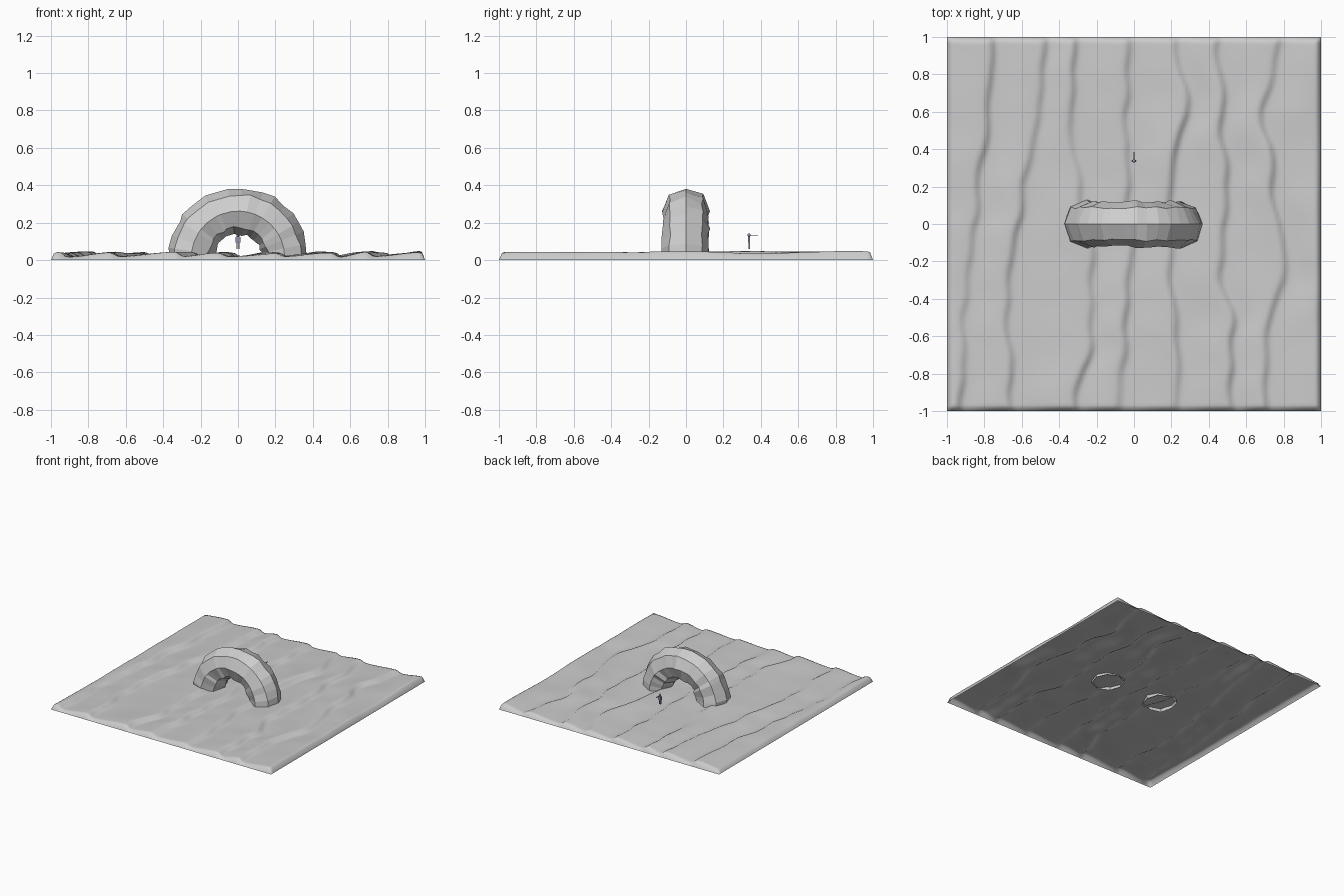
import bpy, bmesh, math, random
from mathutils import Vector, noise

if "Cube" in bpy.data.objects:
    bpy.data.objects.remove(bpy.data.objects["Cube"])

random.seed(4)


def material(name, rgb):
    m = bpy.data.materials.new(name)
    m.diffuse_color = (*rgb, 1)
    m.use_nodes = True
    m.node_tree.nodes["Principled BSDF"].inputs["Base Color"].default_value = m.diffuse_color
    return m


SAND = material("sand grey", (0.6, 0.6, 0.6))
STONE = material("stone grey", (0.62, 0.62, 0.62))
CLOTH = material("dark blue grey", (0.3, 0.3, 0.4))


def finish(bm, name, mat, smooth=False):
    bmesh.ops.recalc_face_normals(bm, faces=bm.faces)
    me = bpy.data.meshes.new(name)
    for f in bm.faces:
        f.smooth = smooth
    bm.to_mesh(me)
    bm.free()
    me.materials.append(mat)
    ob = bpy.data.objects.new(name, me)
    bpy.context.collection.objects.link(ob)
    return ob


def ease(t):
    t = max(0.0, min(1.0, t))
    return t * t * (3 - 2 * t)


# Dune crest lines: x at y = -1, -.6, -.2, .2, .6, 1
CRESTS = [
    (-1.15, -1.15, -1.15, -1.15, -1.15, -1.15),
    (-0.95, -0.93, -0.90, -0.85, -0.80, -0.77),
    (-0.67, -0.70, -0.68, -0.61, -0.53, -0.50),
    (-0.32, -0.25, -0.25, -0.33, -0.36, -0.34),
    (-0.10, -0.07, -0.04, -0.05, -0.07, -0.05),
    (0.20, 0.20, 0.19, 0.18, 0.25, 0.20),
    (0.50, 0.50, 0.45, 0.47, 0.45, 0.43),
    (0.68, 0.69, 0.78, 0.72, 0.68, 0.75),
    (1.0, 1.0, 1.0, 1.0, 1.0, 1.0),
    (1.25, 1.25, 1.25, 1.25, 1.25, 1.25),
]


def crest_x(row, y):
    s = (y + 1) / 0.4
    i = max(0, min(4, int(s)))
    return row[i] + (row[i + 1] - row[i]) * ease(s - i)


def dune_height(x, y):
    xw = x + 0.035 * noise.noise(Vector((x * 2, y * 5, 3)))
    xs = [crest_x(r, y) for r in CRESTS]
    for k in range(len(xs) - 1):
        if xs[k] <= xw < xs[k + 1]:
            break
    # steep lee side just after a crest, then a long gentle rise
    d, gap = xw - xs[k], xs[k + 1] - xs[k]
    lee = 0.045

    def size(j):
        return 0.75 + 0.45 * noise.noise(Vector((j * 3.7, y * 1.6, 1)))
    if d < lee:
        h = (1 - ease(d / lee)) * size(k)
    else:
        h = ease((d - lee) / (gap - lee)) * size(k + 1)
    swell = 0.005 * noise.noise(Vector((x * 3, y * 2, 8)))
    return max(0.008, min(0.053, 0.02 + 0.028 * h + swell))


# Rippled dune sheet, dropping to zero along its border
bm = bmesh.new()
bmesh.ops.create_grid(bm, x_segments=128, y_segments=128, size=1)
for v in bm.verts:
    border = ease((1 - max(abs(v.co.x), abs(v.co.y))) / 0.02)
    v.co.z = dune_height(v.co.x, v.co.y) * border
ground = finish(bm, "dunes", SAND, True)
if ground.data.polygons[0].normal.z < 0:
    ground.data.flip_normals()

# Rough faceted rock arch: half ring, eight-sided, open ends under the sand
bm = bmesh.new()
MAJOR, MINOR = 18, 8
rings = []
for i in range(MAJOR + 1):
    end = i in (0, MAJOR)
    a = math.pi * i / MAJOR + (0 if end else random.uniform(-0.05, 0.05))
    ring = []
    for j in range(MINOR):
        b = math.tau * j / MINOR
        r = 0.125 + random.uniform(-0.011, 0.007)
        rad = 0.25 + r * math.cos(b)
        ring.append(bm.verts.new((rad * math.cos(a), r * math.sin(b),
                                  0.012 + rad * math.sin(a))))
    rings.append(ring)
for p, q in zip(rings, rings[1:]):
    for j in range(MINOR):
        n = (j + 1) % MINOR
        bm.faces.new((p[j], p[n], q[n], q[j]))
arch = finish(bm, "rock_arch", STONE)
# the open tube must face outwards
poly = max(arch.data.polygons, key=lambda p: p.center.z)
if poly.normal.z < 0:
    arch.data.flip_normals()


# Tiny wanderer behind the arch
def box(name, loc, size, mat=CLOTH):
    bm = bmesh.new()
    bmesh.ops.create_cube(bm, size=1)
    for v in bm.verts:
        v.co = Vector([c * s + l for c, s, l in zip(v.co, size, loc)])
    return finish(bm, name, mat)


Y = 0.337
for side, s in (("left", -1), ("right", 1)):
    box(side + "_leg", (s * 0.005, Y, 0.077), (0.007, 0.008, 0.036))
    box(side + "_arm", (s * 0.012, Y, 0.108), (0.005, 0.006, 0.03))
box("torso", (0, Y, 0.109), (0.019, 0.009, 0.032))
bm = bmesh.new()
bmesh.ops.create_uvsphere(bm, u_segments=10, v_segments=6, radius=0.009)
bmesh.ops.translate(bm, verts=bm.verts, vec=(0, Y, 0.134))
finish(bm, "head", CLOTH, True)
# scarf blowing behind
box("scarf", (0, 0.363, 0.13), (0.005, 0.045, 0.004))
